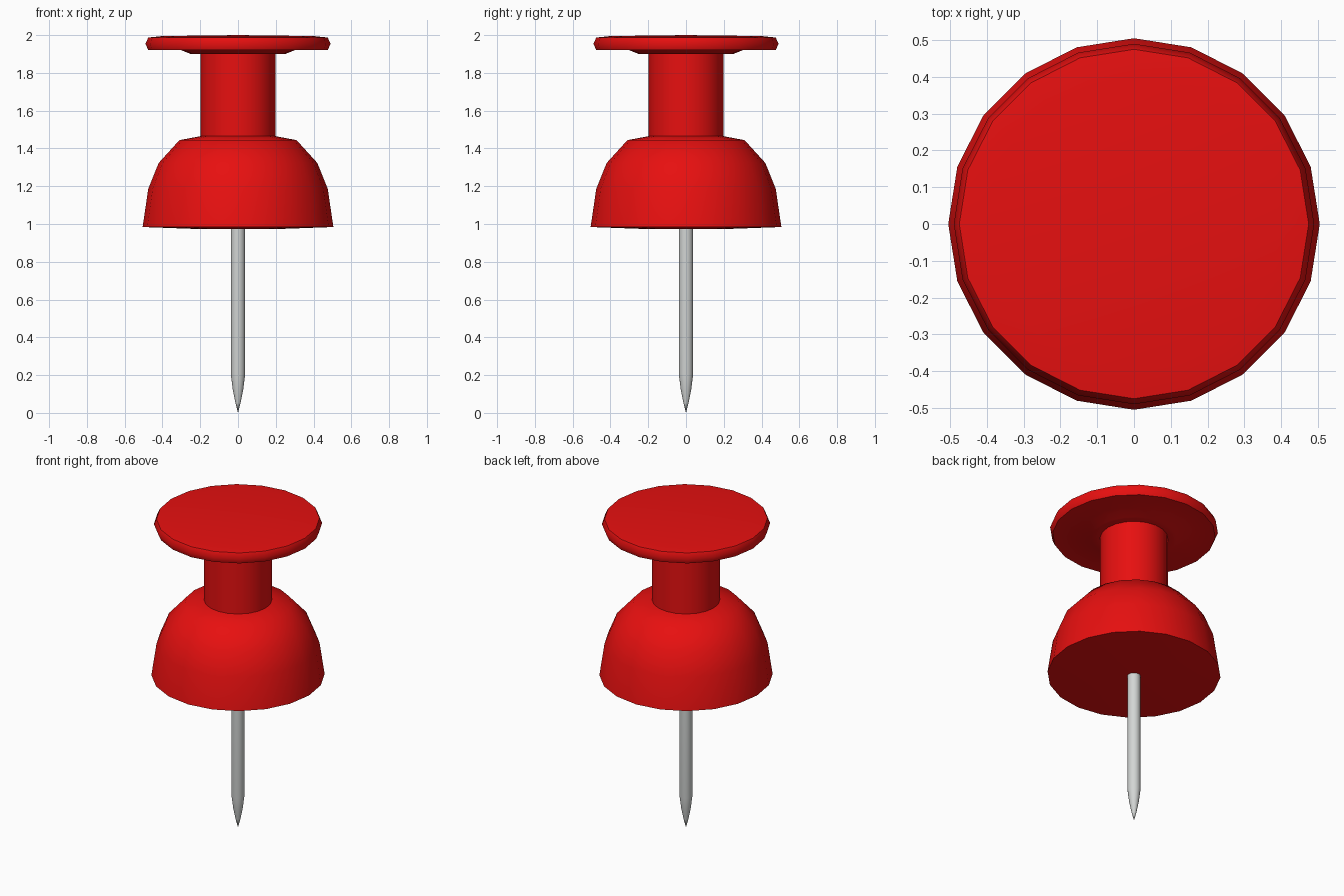
import bpy, bmesh, math

if "Cube" in bpy.data.objects:
    bpy.data.objects.remove(bpy.data.objects["Cube"])


def material(name, rgb):
    m = bpy.data.materials.new(name)
    m.diffuse_color = (*rgb, 1)
    m.use_nodes = True
    m.node_tree.nodes["Principled BSDF"].inputs["Base Color"].default_value = m.diffuse_color
    return m


def lathe(name, profile, sides, mat, angle):
    """Revolve (radius, height) points, listed bottom to top, around z."""
    bm = bmesh.new()
    rings = []
    for r, z in profile:
        if r == 0:
            rings.append([bm.verts.new((0, 0, z))] * sides)
        else:
            rings.append([bm.verts.new((r * math.cos(2 * math.pi * i / sides),
                                        r * math.sin(2 * math.pi * i / sides), z))
                          for i in range(sides)])
    for a, b in zip(rings, rings[1:]):
        for i in range(sides):
            j = (i + 1) % sides
            bm.faces.new(list(dict.fromkeys((a[i], a[j], b[j], b[i]))))
    bmesh.ops.recalc_face_normals(bm, faces=bm.faces)
    me = bpy.data.meshes.new(name)
    bm.to_mesh(me)
    bm.free()
    me.materials.append(mat)
    ob = bpy.data.objects.new(name, me)
    bpy.context.collection.objects.link(ob)
    bpy.ops.object.select_all(action='DESELECT')
    ob.select_set(True)
    bpy.context.view_layer.objects.active = ob
    bpy.ops.object.shade_smooth_by_angle(angle=math.radians(angle))
    return ob


red = material("red plastic", (0.8, 0.005, 0.005))
steel = material("steel", (0.65, 0.67, 0.66))

# Plastic grip: domed base, neck and flat cap in one turned profile
lathe("grip", [
    (0, 0.973), (0.2, 0.973), (0.505, 0.984),
    (0.475, 1.187), (0.42, 1.323), (0.31, 1.444), (0.198, 1.465),
    (0.198, 1.90), (0.25, 1.90), (0.30, 1.92), (0.475, 1.92),
    (0.49, 1.955), (0.475, 1.987), (0.40, 1.995), (0, 2.0)],
    20, red, 50)

# Metal pin with a tapered point
lathe("pin", [
    (0, 0), (0.014, 0.055), (0.028, 0.125), (0.038, 0.205), (0.038, 1.0)],
    16, steel, 40)
